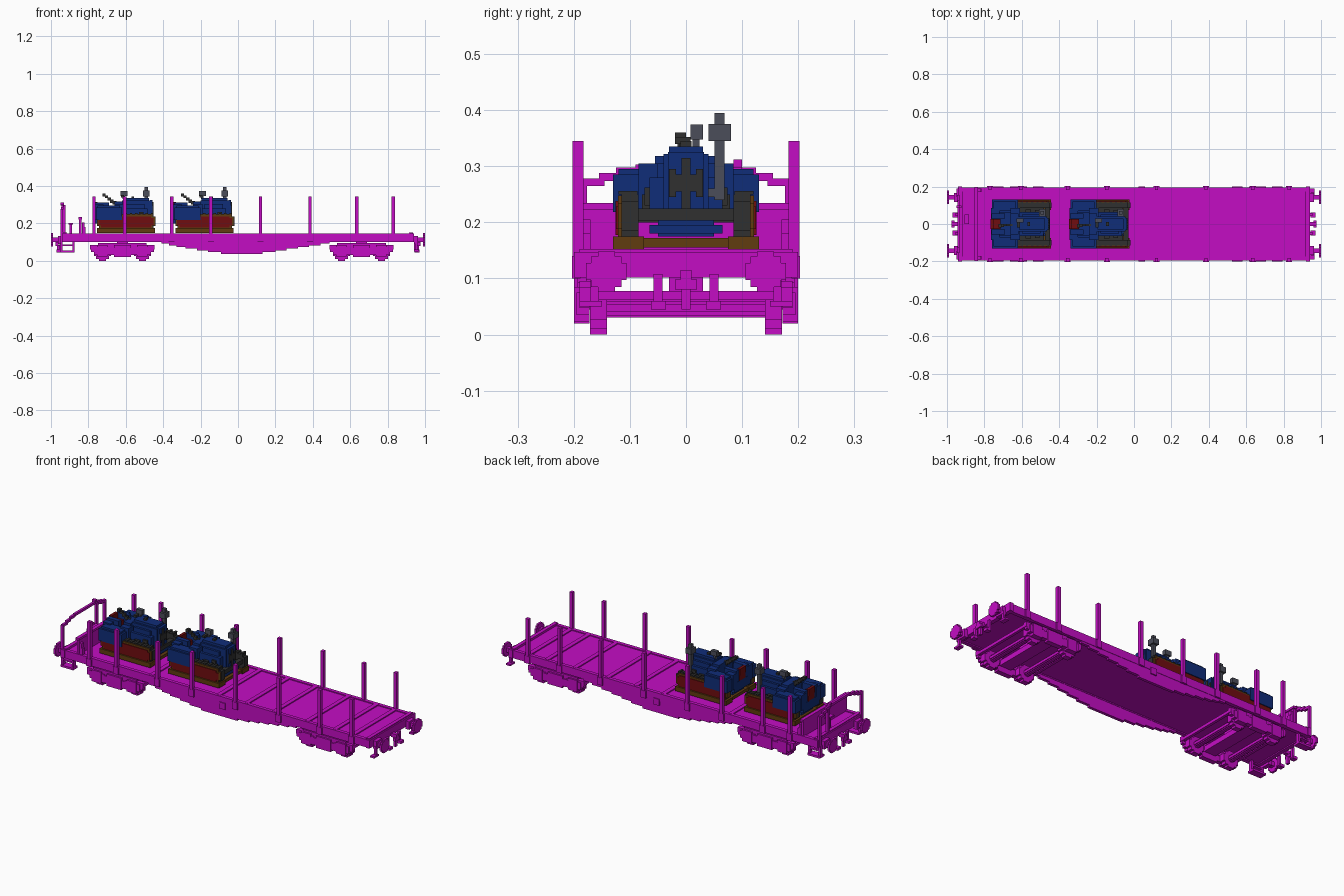
import bpy, bmesh
from mathutils import Vector

old = bpy.data.objects.get("Cube")
if old:
    bpy.data.objects.remove(old, do_unlink=True)


def material(name, rgb):
    m = bpy.data.materials.new(name)
    m.use_nodes = True
    m.diffuse_color = (*rgb, 1)
    b = m.node_tree.nodes["Principled BSDF"]
    b.inputs["Base Color"].default_value = (*rgb, 1)
    b.inputs["Roughness"].default_value = 0.8
    return m


MAGENTA = material("magenta", (0.55, 0.004, 0.55))
BLUE = material("dark blue", (0.005, 0.026, 0.19))
BROWN = material("brown", (0.12, 0.045, 0.005))
RED = material("dark red", (0.16, 0.004, 0.005))
BLACK = material("charcoal", (0.03, 0.03, 0.03))
SLATE = material("slate", (0.07, 0.075, 0.1))


def part(name, mat, boxes, ox=0.0):
    """One object from boxes given as (x0, x1, y0, y1, z0, z1)."""
    bm = bmesh.new()
    for x0, x1, y0, y1, z0, z1 in boxes:
        lo, hi = Vector((x0 + ox, y0, z0)), Vector((x1 + ox, y1, z1))
        vs = bmesh.ops.create_cube(bm, size=1)["verts"]
        for v in vs:
            v.co = Vector([lo[i] if v.co[i] < 0 else hi[i] for i in range(3)])
    me = bpy.data.meshes.new(name)
    bm.to_mesh(me)
    bm.free()
    me.materials.append(mat)
    ob = bpy.data.objects.new(name, me)
    bpy.context.collection.objects.link(ob)
    return ob


def both(boxes):
    """Adds the copy mirrored across y = 0."""
    return boxes + [(a, b, -d, -c, e, f) for a, b, c, d, e, f in boxes]


def ends(boxes):
    """Adds the copy mirrored across x = 0."""
    return boxes + [(-b, -a, c, d, e, f) for a, b, c, d, e, f in boxes]


def disc(x, y, z, r, t, axis):
    """Stepped round disc, t thick along the axis."""
    out = []
    for u, w in ((1, .42), (.76, .76), (.42, 1)):
        u, w = u * r, w * r
        if axis == "x":
            out.append((x - t / 2, x + t / 2, y - u, y + u, z - w, z + w))
        else:
            out.append((x - u, x + u, y - t / 2, y + t / 2, z - w, z + w))
    return out


# Wagon deck, side sills and end beams
part("deck", MAGENTA, [(-.93, .93, -.19, .19, .108, .14)])
part("side_sills", MAGENTA, both([(-.93, .93, .175, .195, .102, .145)]))
part("end_beams", MAGENTA, ends([(.92, .942, -.2, .2, .102, .147),
                                 (.915, .935, -.19, .19, .14, .152)]))
part("deck_ribs", MAGENTA, [(x - .012, x + .012, -.185, .185, .14, .146)
                            for x in (-.40, .01, .18, .35, .55, .72, .83)])

# Stepped bellies below each sill
steps = [(-.41, .49, .092), (-.37, .44, .083), (-.33, .38, .074), (-.28, .32, .065),
         (-.22, .26, .056), (-.16, .20, .046), (-.09, .13, .036)]
part("belly_beams", MAGENTA, both([(a, b, .177, .193, z, .105) for a, b, z in steps]))
part("belly_brackets", MAGENTA, both([(.025, .06, .19, .2, .08, .115)]))

# Stakes with sockets
stakes = (-.77, -.605, -.355, -.145, .12, .385, .635, .83)
part("stakes", MAGENTA, both([(x - .009, x + .009, .183, .202, .11, .345) for x in stakes]))
part("stake_sockets", MAGENTA, both([(x - .016, x + .016, .188, .203, .1, .14) for x in stakes]))

# Buffers and couplers
buf = []
for y in (-.142, .142):
    buf += [(.94, .99, y - .012, y + .012, .1, .124), (.94, .962, y - .024, y + .024, .09, .134)]
    buf += disc(.994, y, .112, .036, .012, "x")
part("buffers", MAGENTA, ends(buf))
part("couplers", MAGENTA, ends([(.94, .975, -.01, .01, .095, .115), (.96, .975, -.02, .02, .08, .098),
                                (.955, .968, -.008, .008, .045, .085)]
                               + both([(.942, .955, .042, .058, .05, .108),
                                       (.945, .97, .036, .062, .045, .06)])))

# Bogies
for label, cx in (("left_end", -.618), ("right_end", .66)):
    wheels, axles = [], []
    for x in (-.107, .107):
        for y in (-.156, .156):
            wheels += disc(x, y, .045, .045, .03, "y")
        axles += disc(x, 0, .047, .017, .31, "y")
    part(label + "_wheels", MAGENTA, wheels, cx)
    part(label + "_axles", MAGENTA, axles, cx)
    frame = [(-.172, .172, .168, .19, .06, .085), (-.13, .13, .168, .19, .08, .095),
             (-.09, .09, .172, .196, .03, .07), (-.045, .045, .172, .2, .02, .085)]
    for x in (-.107, .107):
        frame += [(x - .045, x + .045, .172, .195, .035, .075), (x - .028, x + .028, .172, .2, .022, .085),
                  (x - .062, x + .062, .172, .19, .047, .068)]
    part(label + "_bogie_sides", MAGENTA, both(frame), cx)
    part(label + "_bogie_bolster", MAGENTA, [(-.035, .035, -.175, .175, .05, .078),
                                             (-.03, .03, -.03, .03, .07, .11)]
         + ends([(.155, .17, -.17, .17, .062, .078)]), cx)

# Steps at the brake end and at the other end
part("platform_steps", MAGENTA, both([(-.95, -.938, .165, .185, .05, .11), (-.885, -.873, .165, .185, .05, .11),
                                      (-.95, -.873, .15, .19, .045, .056), (-.95, -.873, .165, .185, .08, .088)]))
part("corner_steps", MAGENTA, both([(.948, .96, .155, .17, .05, .105), (.94, .965, .15, .19, .05, .06)]))

# End wall and platform handrail
part("end_wall", MAGENTA, [(-.85, -.838, -.19, .19, .14, .225), (-.853, -.833, -.197, .197, .222, .234)]
     + both([(-.835, -.815, .17, .19, .14, .18), (-.835, -.822, .17, .19, .18, .205)]))
part("handrail", MAGENTA, both([(-.949, -.936, .176, .19, .11, .275), (-.949, -.936, .145, .186, .265, .278),
                                (-.947, -.934, .12, .155, .274, .288), (-.945, -.932, .085, .125, .284, .298),
                                (-.943, -.93, 0, .09, .29, .303)])
     + [(-.95, -.93, .085, .1, .295, .312), (-.936, -.922, .085, .1, .14, .298)])
part("brake_column", MAGENTA, [(-.9, -.888, .02, .032, .14, .2), (-.905, -.883, 0, .052, .195, .203)])


# Crawler tractors, facing +x
def tractor(label, ox):
    def p(name, mat, boxes):
        return part(label + "_" + name, mat, boxes, ox)

    p("skids", BROWN, both([(-.155, .155, .075, .13, .15, .175)])
      + [(-.15, .15, -.1, .1, .155, .172)])
    # tracks: dark rounded loops, brown rims, red side plates
    p("tracks", BLACK, both([(-.155, .16, .085, .115, .185, .238), (-.143, .148, .085, .115, .175, .25)]))
    p("track_rims", BROWN, both([(-.155, .157, .095, .121, .188, .234), (-.142, .144, .095, .121, .172, .248)]))
    p("side_plates", RED, both([(-.145, .147, .115, .125, .188, .228), (-.132, .134, .115, .1252, .177, .238)]))
    p("track_lugs", BLACK, both([(x * .028 - .006, x * .028 + .006, .086, .12, .25, .256)
                                 for x in range(-2, 6)]))
    p("front_beam", BLACK, [(.125, .15, -.12, .12, .203, .225), (-.05, .12, -.09, .09, .2, .215)])
    # body
    p("chassis", BLUE, [(-.14, .135, -.05, .05, .175, .22), (.1, .14, -.065, .065, .18, .195)])
    p("hood", BLUE, [(-.02, .135, -.04, .04, .215, .322), (-.015, .125, -.03, .03, .32, .335),
                     (-.02, .115, -.065, .065, .215, .28), (0, .1, -.052, .052, .28, .305)])
    p("radiator", BLUE, [(.13, .143, -.032, .032, .21, .325)])
    p("grille", BLACK, [(.14, .147, -.008, .008, .22, .315)]
      + both([(.14, .147, .008, .028, .255, .285), (.14, .147, .018, .03, .245, .295)]))
    p("fenders", BLUE, both([(-.16, -.02, .062, .13, .218, .285), (-.15, -.03, .07, .12, .28, .295),
                             (-.165, -.12, .045, .085, .22, .302), (-.06, -.01, .03, .085, .22, .305)])
      + [(-.165, -.02, -.07, .07, .2, .25), (-.06, -.018, -.055, .055, .25, .318)])
    # driver's place
    p("seat", RED, [(-.165, -.115, -.026, .026, .245, .285), (-.168, -.152, -.026, .026, .28, .315)])
    p("seat_sides", BLUE, both([(-.163, -.09, .03, .055, .25, .313)]))
    p("levers", BLACK, [(-.125, -.108, -.02, 0, .345, .36), (-.112, -.095, -.015, 0, .335, .35),
                        (-.098, -.08, -.012, 0, .322, .34), (-.084, -.065, -.012, 0, .31, .328),
                        (-.07, -.05, -.012, 0, .3, .32)])
    # hood pipes and exhaust
    p("air_intake", SLATE, [(-.018, -.004, .012, .024, .33, .36), (-.028, .008, .008, .03, .348, .374)])
    p("hood_cap", BLACK, [(.03, .045, -.01, .01, .335, .345), (-.025, -.01, -.02, .008, .34, .352)])
    p("exhaust", SLATE, [(.1, .118, .051, .069, .24, .395), (.092, .126, .04, .08, .345, .375),
                         (.085, .12, .04, .055, .245, .26)])
    p("engine_details", BLACK, both([(.02, .05, .064, .078, .225, .25), (.07, .095, .064, .074, .23, .262)]))


tractor("rear_tractor", -.6)
tractor("lead_tractor", -.18)
